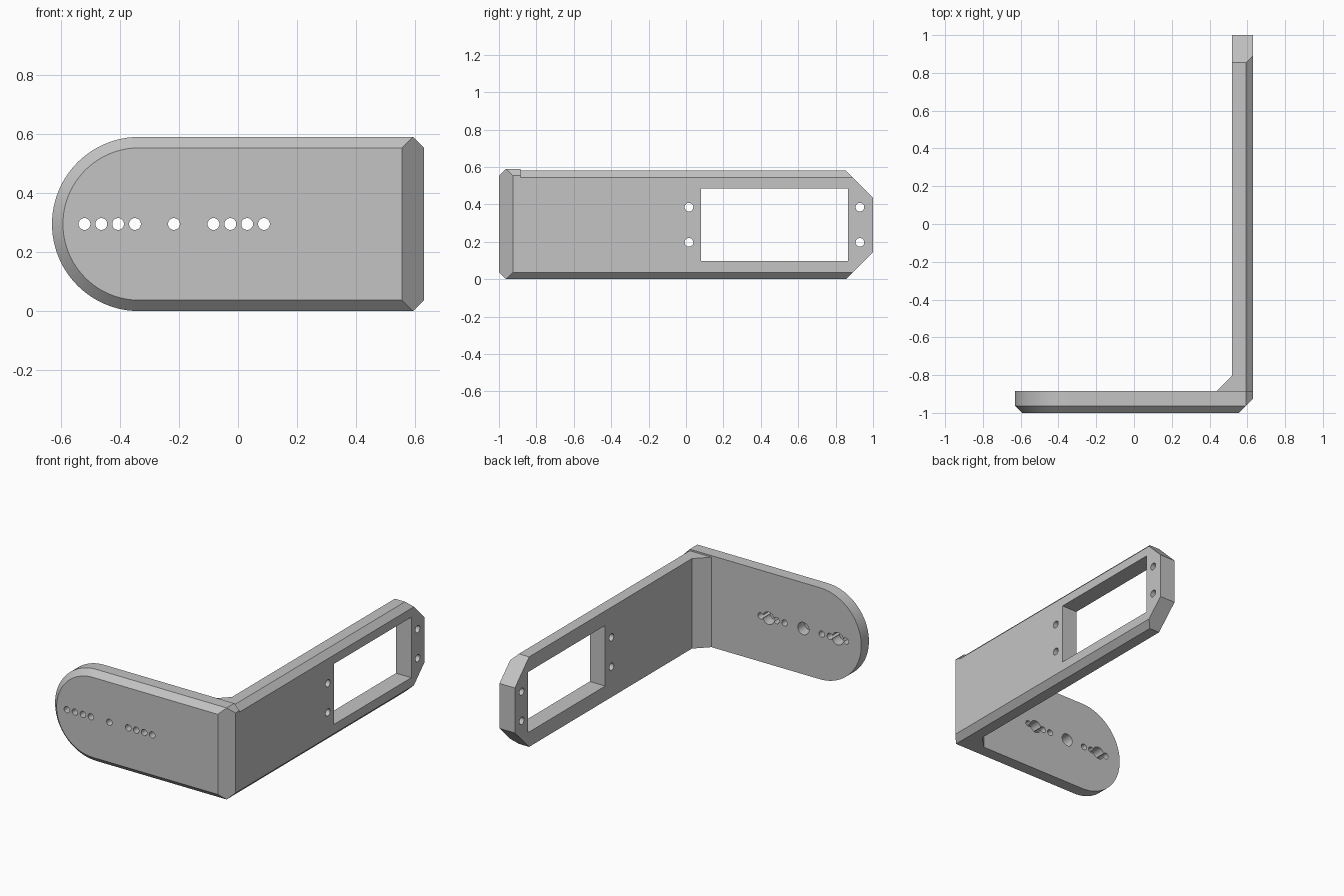
import bpy, bmesh, math
from mathutils import Matrix, Vector

if "Cube" in bpy.data.objects:
    bpy.data.objects.remove(bpy.data.objects["Cube"])

grey = bpy.data.materials.new("plain_grey")
grey.use_nodes = True
grey.diffuse_color = (0.55, 0.55, 0.55, 1)
grey.node_tree.nodes["Principled BSDF"].inputs["Base Color"].default_value = (0.55, 0.55, 0.55, 1)

HALF = 0.295      # half height of the front plate
EDGE = 0.037      # chamfer size
RIGHT = 0.63      # outer face of the side plate
INNER = 0.52      # inner face of the side plate
BACK = -0.885     # rear face of the front plate
TOP = 0.58        # height of the side plate


def make_object(name, bm):
    mesh = bpy.data.meshes.new(name)
    bm.to_mesh(mesh)
    bm.free()
    mesh.materials.append(grey)
    obj = bpy.data.objects.new(name, mesh)
    bpy.context.collection.objects.link(obj)
    return obj


def hull(name, points):
    """Convex solid around the points, with flat areas merged into single faces."""
    bm = bmesh.new()
    for p in points:
        bm.verts.new(p)
    bmesh.ops.remove_doubles(bm, verts=bm.verts[:], dist=0.0001)
    bmesh.ops.convex_hull(bm, input=bm.verts[:])
    bmesh.ops.delete(bm, geom=[v for v in bm.verts if not v.link_faces], context='VERTS')
    bmesh.ops.dissolve_limit(bm, angle_limit=math.radians(0.5), verts=bm.verts[:], edges=bm.edges[:])
    bmesh.ops.recalc_face_normals(bm, faces=bm.faces[:])
    return make_object(name, bm)


def add_drill(bm, centre, radius, depth, axis):
    turn = Matrix.Rotation(math.pi / 2, 4, axis)
    bmesh.ops.create_cone(bm, cap_ends=True, segments=32, radius1=radius, radius2=radius,
                          depth=depth, matrix=Matrix.Translation(centre) @ turn)


def cut(obj, name, bm):
    cutter = make_object(name, bm)
    cutter.hide_render = True
    mod = obj.modifiers.new(name, 'BOOLEAN')
    mod.operation = 'DIFFERENCE'
    mod.solver = 'EXACT'
    mod.object = cutter
    bpy.context.view_layer.objects.active = obj
    bpy.ops.object.modifier_apply(modifier=name)
    bpy.data.objects.remove(cutter)


# Front plate: rounded at one end, chamfered around the front face
points = []
for y, radius in ((BACK, HALF), (-1 + EDGE, HALF), (-1, HALF - EDGE)):
    for i in range(49):
        a = math.pi / 2 + math.pi * i / 48
        points.append((HALF - RIGHT + radius * math.cos(a), y, HALF + radius * math.sin(a)))
for s in (-1, 1):
    outer, inner = HALF + s * HALF, HALF + s * (HALF - EDGE)
    points += [(RIGHT - EDGE, BACK, outer), (RIGHT, BACK, inner),
               (RIGHT - EDGE, -1 + EDGE, outer), (RIGHT, -1 + 2 * EDGE, inner),
               (RIGHT - 2 * EDGE, -1, inner)]
front_plate = hull("front_plate", points)

# Row of screw holes, with wider recesses at the back
middle = -0.217
hole_xs = [middle] + [c + k * 0.057 for c in (-0.4345, 0.0025) for k in (-1.5, -0.5, 0.5, 1.5)]
bm = bmesh.new()
for x in hole_xs:
    add_drill(bm, Vector((x, -0.94, HALF)), 0.02, 0.3, 'X')
cut(front_plate, "screw_hole_cutter", bm)
bm = bmesh.new()
for x in (-0.463, middle, 0.031):
    add_drill(bm, Vector((x, BACK, HALF)), 0.04, 0.14, 'X')
cut(front_plate, "recess_cutter", bm)

# Side plate: chamfered outer edges and clipped far corners
points = []
clip = 0.145
for x, inset in ((INNER, 0), (RIGHT - EDGE, 0), (RIGHT, EDGE)):
    for z, far in ((inset, inset), (TOP - inset, inset)):
        points += [(x, BACK, z), (x, 1 - clip + far, z)]
for x in (INNER, RIGHT):
    points += [(x, 1, clip), (x, 1, TOP - clip)]
side_plate = hull("side_plate", points)

# Window and its four mounting holes
bm = bmesh.new()
centre_x = (INNER + RIGHT) / 2
bmesh.ops.create_cube(bm, size=1, matrix=Matrix.Translation((centre_x, 0.473, 0.291))
                      @ Matrix.Diagonal((0.4, 0.786, 0.39, 1)))
for y in (0.016, 0.93):
    for z in (0.197, 0.385):
        add_drill(bm, Vector((centre_x, y, z)), 0.023, 0.4, 'Y')
cut(side_plate, "window_cutter", bm)

# Corner fillet between the two plates
leg = 0.082
gusset = hull("corner_gusset", [(x, y, z) for z in (0, TOP)
                                for x, y in ((INNER, BACK), (INNER - leg, BACK), (INNER, BACK + leg))])

# Smooth the curved walls, keep the corners crisp
bpy.ops.object.select_all(action='DESELECT')
for obj in (front_plate, side_plate, gusset):
    obj.select_set(True)
bpy.context.view_layer.objects.active = front_plate
bpy.ops.object.shade_smooth_by_angle(angle=math.radians(25))
